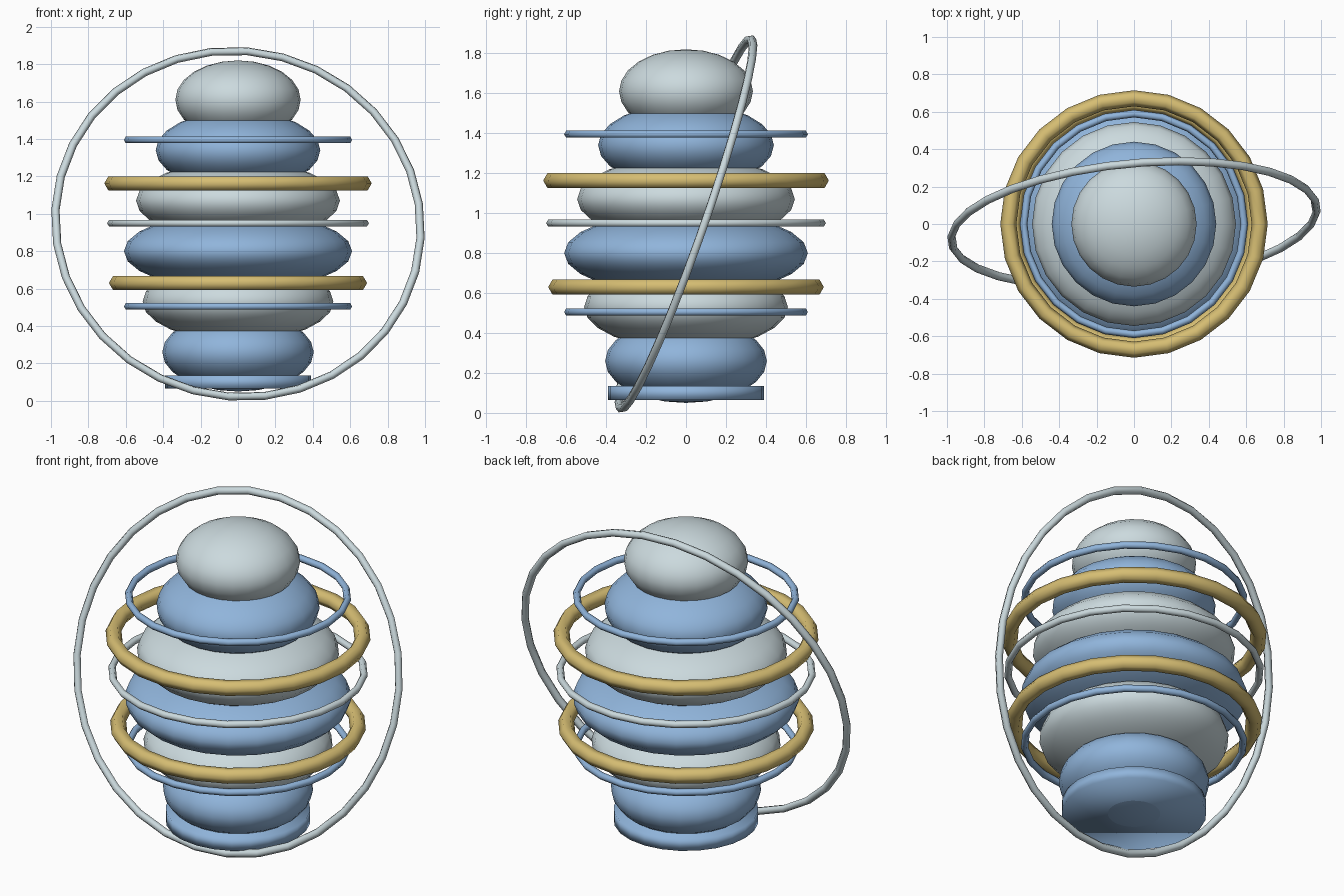
import bpy
from math import radians

cube = bpy.data.objects.get("Cube")
if cube:
    bpy.data.objects.remove(cube, do_unlink=True)


def make_material(name, rgb):
    mat = bpy.data.materials.new(name)
    mat.use_nodes = True
    color = (*rgb, 1.0)
    mat.diffuse_color = color
    mat.node_tree.nodes["Principled BSDF"].inputs["Base Color"].default_value = color
    return mat


blue = make_material("soft_blue", (0.28, 0.46, 0.71))
silver = make_material("pale_silver", (0.60, 0.70, 0.73))
gold = make_material("warm_gold", (0.67, 0.51, 0.17))


def finish(name, mat):
    obj = bpy.context.object
    obj.name = name
    obj.data.materials.append(mat)
    bpy.ops.object.shade_smooth()
    return obj


def add_ring(name, z, outer, tube, mat, segments=24, tilt=(0, 0, 0)):
    bpy.ops.mesh.primitive_torus_add(
        location=(0, 0, z), rotation=tilt, major_segments=segments, minor_segments=6,
        major_radius=outer - tube, minor_radius=tube)
    return finish(name, mat)


# Base disc
bpy.ops.mesh.primitive_cylinder_add(vertices=24, radius=0.39, depth=0.07, location=(0, 0, 0.1))
finish("base_disc", blue)

# Stacked flattened spheres, evenly spaced, in alternating colours
for i, radius in enumerate((0.405, 0.51, 0.61, 0.545, 0.44, 0.335)):
    bpy.ops.mesh.primitive_uv_sphere_add(segments=24, ring_count=12, radius=1,
                                         location=(0, 0, 0.26 + 0.27 * i))
    bpy.context.object.scale = (radius, radius, 0.21)
    finish(f"body_tier_{i + 1}", silver if i % 2 else blue)

# Level rings around the body
add_ring("lower_blue_ring", 0.505, 0.61, 0.02, blue)
add_ring("lower_gold_ring", 0.63, 0.69, 0.043, gold)
add_ring("middle_silver_ring", 0.95, 0.70, 0.02, silver)
add_ring("upper_gold_ring", 1.163, 0.715, 0.043, gold)
add_ring("upper_blue_ring", 1.395, 0.61, 0.02, blue)

# Large tilted orbit ring
add_ring("orbit_ring", 0.946, 1.003, 0.022, silver, 32, (radians(70), radians(15), 0))
